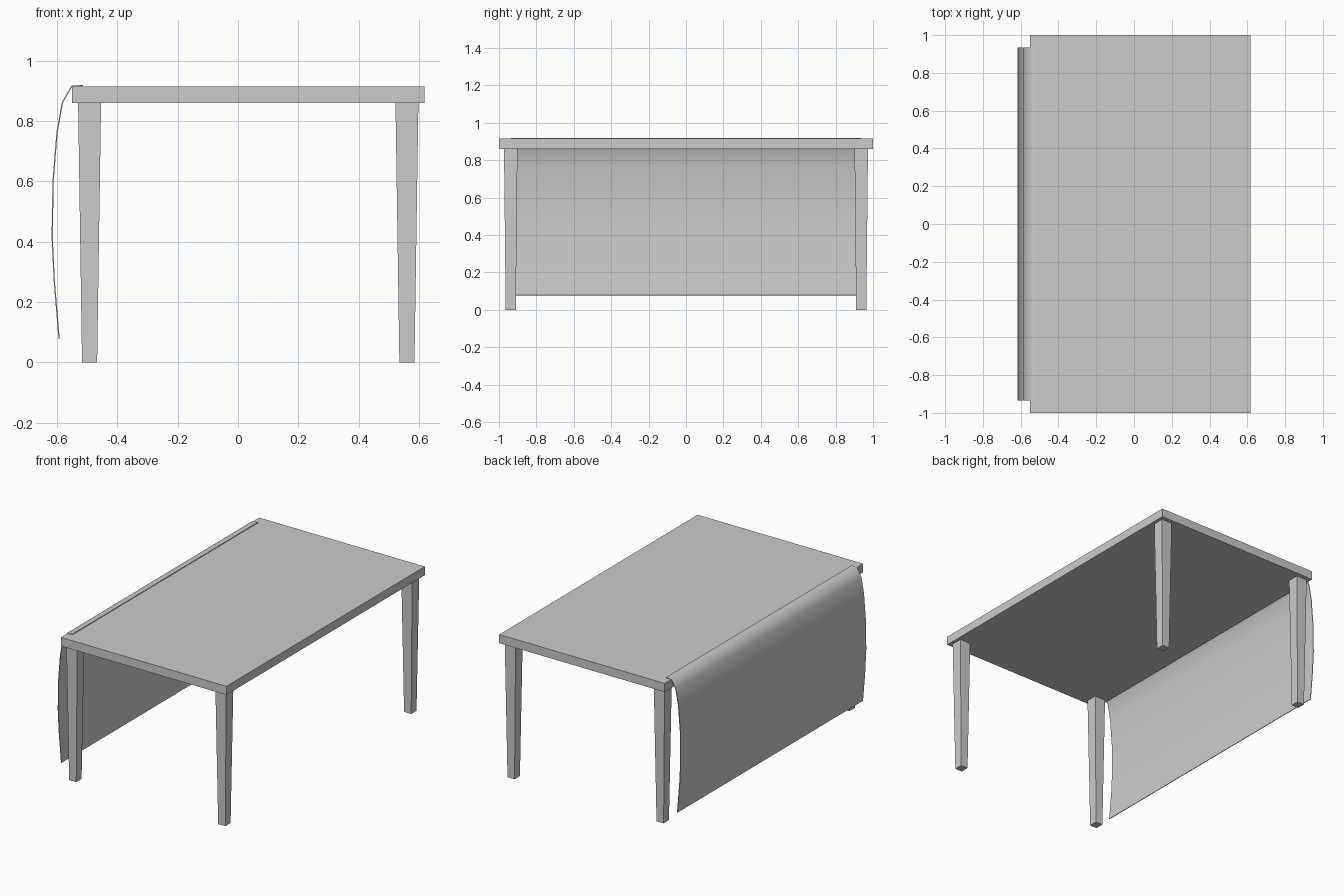
import bpy, bmesh, math

if "Cube" in bpy.data.objects:
    bpy.data.objects.remove(bpy.data.objects["Cube"])

CX = 0.034          # table centre in x (the cloth hangs past the left side)
TOP_Z0, TOP_Z1 = 0.86, 0.915


def make_object(name, bm):
    bmesh.ops.recalc_face_normals(bm, faces=bm.faces[:])
    mesh = bpy.data.meshes.new(name)
    bm.to_mesh(mesh)
    bm.free()
    ob = bpy.data.objects.new(name, mesh)
    bpy.context.collection.objects.link(ob)
    return ob


def tapered_box(name, x, y, z0, z1, bottom, top):
    """Box with separate (half x, half y) sizes at bottom and top."""
    bm = bmesh.new()
    bmesh.ops.create_cube(bm, size=2)
    for v in bm.verts:
        hx, hy = top if v.co.z > 0 else bottom
        v.co = (x + v.co.x * hx, y + v.co.y * hy, z1 if v.co.z > 0 else z0)
    return make_object(name, bm)


# Table top
tapered_box("table_top", CX, 0, TOP_Z0, TOP_Z1, (0.584, 1.0), (0.584, 1.0))

# Four tapered legs
for sx, side in ((-1, "left"), (1, "right")):
    for sy, end in ((-1, "front"), (1, "back")):
        tapered_box(f"{end}_{side}_leg", CX + sx * 0.526, sy * 0.937,
                    0, TOP_Z0, (0.025, 0.027), (0.038, 0.036))

# Hanging cloth: profile in x, z swept along y
profile = [(-0.514, 0.918), (-0.551, 0.916), (-0.582, 0.862), (-0.600, 0.762),
           (-0.613, 0.600), (-0.616, 0.415), (-0.609, 0.270), (-0.593, 0.078)]
bm = bmesh.new()
rows = [[bm.verts.new((x, y, z)) for x, z in profile] for y in (-0.935, 0.935)]
for i in range(len(profile) - 1):
    bm.faces.new((rows[0][i], rows[0][i + 1], rows[1][i + 1], rows[1][i]))
cloth = make_object("hanging_cloth", bm)

# Thin cloth thickness, smooth along the drape with crisp borders
mod = cloth.modifiers.new("thickness", 'SOLIDIFY')
mod.thickness = 0.004
mod.offset = 0
bpy.context.view_layer.objects.active = cloth
cloth.select_set(True)
bpy.ops.object.modifier_apply(modifier=mod.name)
bpy.ops.object.shade_smooth_by_angle(angle=math.radians(65))
